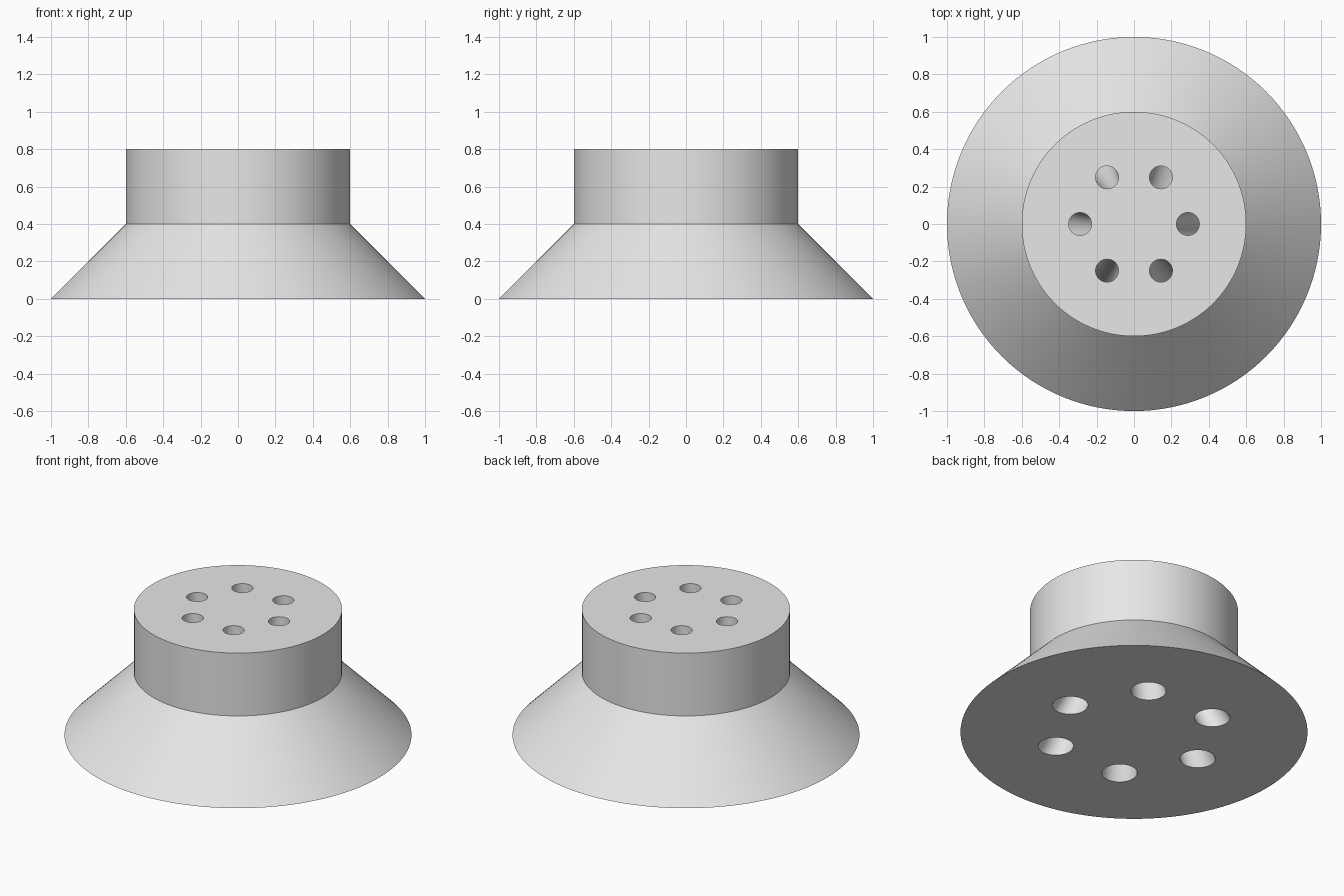
import bpy, bmesh, math

if "Cube" in bpy.data.objects:
    bpy.data.objects.remove(bpy.data.objects["Cube"])

# Section levels: (height, scale of the section)
LEVELS = [(0.0, 1.0), (0.4, 0.6), (0.8, 0.6)]
HOLE_COUNT, HOLE_ORBIT, HOLE_RADIUS = 6, 0.48, 0.102


def ring(bm, cx, cy, radius, z, scale, sides):
    """Closed loop of vertices, scaled about the central axis."""
    return [bm.verts.new(((cx + radius * math.cos(2 * math.pi * i / sides)) * scale,
                          (cy + radius * math.sin(2 * math.pi * i / sides)) * scale, z))
            for i in range(sides)]


def wall(bm, cx, cy, radius, sides):
    """Tube wall through every level; returns bottom and top loops."""
    rings = [ring(bm, cx, cy, radius, z, s, sides) for z, s in LEVELS]
    for low, high in zip(rings, rings[1:]):
        for i in range(sides):
            j = (i + 1) % sides
            bm.faces.new((low[i], low[j], high[j], high[i]))
    return rings[0], rings[-1]


bm = bmesh.new()

# Outer flared skirt and straight collar
loops = [wall(bm, 0, 0, 1.0, 128)]

# Slanted tapering holes that turn vertical inside the collar
for k in range(HOLE_COUNT):
    a = 2 * math.pi * k / HOLE_COUNT
    loops.append(wall(bm, HOLE_ORBIT * math.cos(a), HOLE_ORBIT * math.sin(a), HOLE_RADIUS, 40))

# Flat pierced underside and top
for end, direction in ((0, -1), (1, 1)):
    edges = [bm.edges.get((loop[end][i - 1], loop[end][i]))
             for loop in loops for i in range(len(loop[end]))]
    bmesh.ops.triangle_fill(bm, edges=edges, use_beauty=True, normal=(0, 0, direction))

bmesh.ops.recalc_face_normals(bm, faces=bm.faces)
mesh = bpy.data.meshes.new("pierced_flared_body")
bm.to_mesh(mesh)
bm.free()

# Plain grey finish
grey = bpy.data.materials.new("light_grey")
grey.diffuse_color = (0.8, 0.8, 0.8, 1)
grey.use_nodes = True
grey.node_tree.nodes["Principled BSDF"].inputs["Base Color"].default_value = grey.diffuse_color
mesh.materials.append(grey)

body = bpy.data.objects.new("pierced_flared_body", mesh)
bpy.context.collection.objects.link(body)
bpy.context.view_layer.objects.active = body
body.select_set(True)
bpy.ops.object.shade_smooth_by_angle(angle=math.radians(35))
